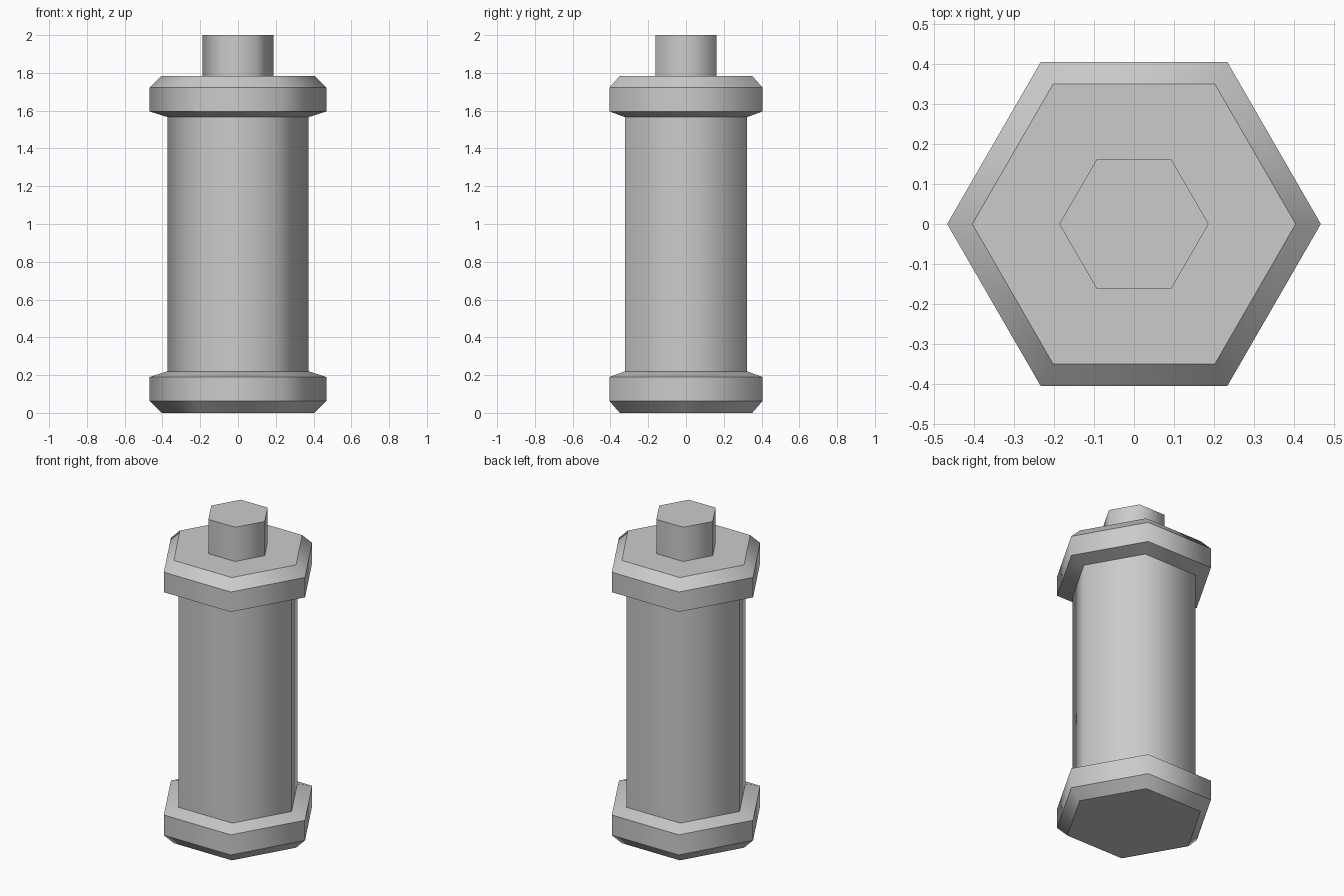
import bpy, bmesh, math

if "Cube" in bpy.data.objects:
    bpy.data.objects.remove(bpy.data.objects["Cube"])

SIDES = 6

grey = bpy.data.materials.new("light_grey")
grey.diffuse_color = (0.6, 0.6, 0.6, 1)
grey.use_nodes = True
grey.node_tree.nodes["Principled BSDF"].inputs["Base Color"].default_value = grey.diffuse_color


def hex_part(name, profile, cap_bottom=False, cap_top=False):
    """Six-sided lathe: soft around the sides, crisp at every ring."""
    bm = bmesh.new()
    rings = []
    for r, z in profile:
        rings.append([bm.verts.new((r * math.cos(math.tau * i / SIDES),
                                    r * math.sin(math.tau * i / SIDES), z))
                      for i in range(SIDES)])
    for a, b in zip(rings, rings[1:]):
        for i in range(SIDES):
            j = (i + 1) % SIDES
            bm.faces.new((a[i], a[j], b[j], b[i]))
    if cap_bottom:
        bm.faces.new(rings[0][::-1])
    if cap_top:
        bm.faces.new(rings[-1])
    for f in bm.faces:
        f.smooth = True
    for ring in rings:
        for i in range(SIDES):
            bm.edges.get((ring[i], ring[(i + 1) % SIDES])).smooth = False
    me = bpy.data.meshes.new(name)
    bm.to_mesh(me)
    bm.free()
    me.materials.append(grey)
    ob = bpy.data.objects.new(name, me)
    bpy.context.collection.objects.link(ob)
    return ob


# Bottom collar, chamfered below, sloping in to the body above
hex_part("bottom_collar", [(0.405, 0), (0.468, 0.063), (0.468, 0.19), (0.374, 0.22)],
         cap_bottom=True)

# Main column
hex_part("column", [(0.374, 0.22), (0.374, 1.566)])

# Top collar, with its flat shoulder running in to the stud
hex_part("top_collar", [(0.374, 1.566), (0.468, 1.596), (0.468, 1.722),
                        (0.405, 1.784), (0.187, 1.784)])

# Stud on top
hex_part("stud", [(0.187, 1.784), (0.187, 2.0)], cap_top=True)
